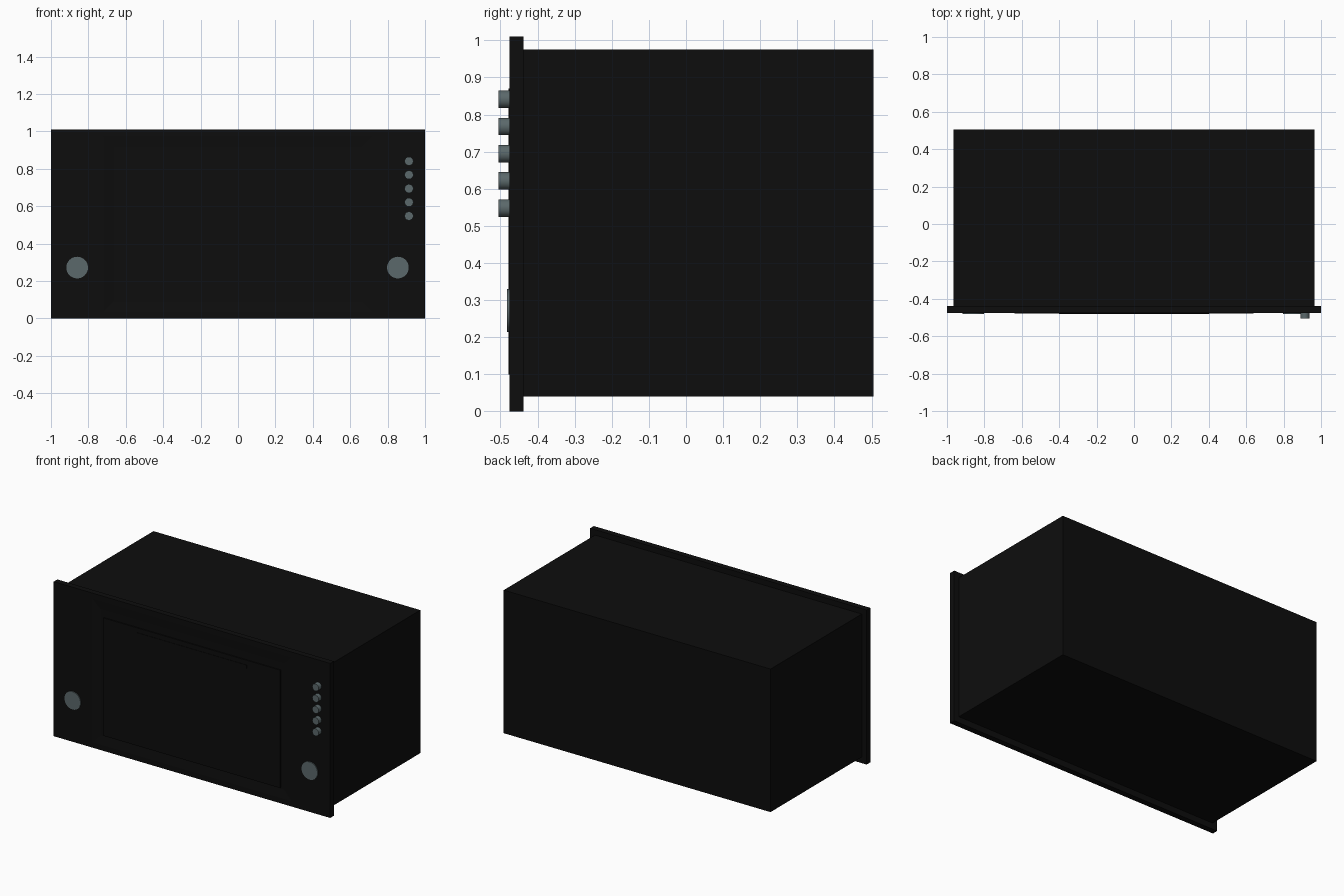
import bpy, bmesh, math

if "Cube" in bpy.data.objects:
    bpy.data.objects.remove(bpy.data.objects["Cube"])


def material(name, rgb):
    m = bpy.data.materials.new(name)
    m.diffuse_color = (*rgb, 1)
    m.use_nodes = True
    m.node_tree.nodes["Principled BSDF"].inputs["Base Color"].default_value = m.diffuse_color
    return m


BLACK = material("matte black", (0.004, 0.004, 0.004))
GREY = material("slate grey", (0.105, 0.14, 0.147))


def box(name, x, y, z, mat):
    """Box from (min, max) ranges."""
    bm = bmesh.new()
    bmesh.ops.create_cube(bm, size=1)
    for v in bm.verts:
        v.co = [(r[0] + r[1]) / 2 + c * (r[1] - r[0]) for c, r in zip(v.co, (x, y, z))]
    return finish(name, bm, mat)


def finish(name, bm, mat):
    me = bpy.data.meshes.new(name)
    bm.to_mesh(me)
    bm.free()
    me.materials.append(mat)
    ob = bpy.data.objects.new(name, me)
    bpy.context.collection.objects.link(ob)
    return ob


def knob(name, x, z, r, y0, y1, mat):
    """Round knob pointing towards -y, smooth around its side."""
    bpy.ops.mesh.primitive_cylinder_add(vertices=32, radius=r, depth=y1 - y0,
                                        location=(x, (y0 + y1) / 2, z),
                                        rotation=(math.pi / 2, 0, 0))
    ob = bpy.context.object
    ob.name = name
    ob.data.materials.append(mat)
    bpy.ops.object.shade_smooth_by_angle(angle=math.radians(40))


# Housing
box("housing", (-0.965, 0.965), (-0.44, 0.505), (0.04, 0.975), BLACK)

# Faceplate with a shallow sloping recess around the screen
plate = box("faceplate", (-1, 1), (-0.476, -0.438), (0, 1.01), BLACK)
bm = bmesh.new()
bm.from_mesh(plate.data)
front = [f for f in bm.faces if f.normal.y < -0.9]
face = bmesh.ops.inset_individual(bm, faces=front, thickness=0.05)
for v in front[0].verts:
    v.co.x = math.copysign(0.72, v.co.x)
bmesh.ops.inset_individual(bm, faces=front, thickness=0.08, depth=-0.006)
bm.to_mesh(plate.data)
bm.free()

# Screen and the thin slot cover across its top
box("screen", (-0.64, 0.64), (-0.478, -0.46), (0.1, 0.87), BLACK)
box("slot_cover", (-0.4, 0.4), (-0.481, -0.46), (0.82, 0.84), BLACK)

# Two large dials
for side, x in (("left", -0.86), ("right", 0.855)):
    knob("dial_" + side, x, 0.272, 0.058, -0.482, -0.46, GREY)

# Column of small buttons
for i in range(5):
    knob(f"button_{i + 1}", 0.914, 0.841 - i * 0.0733, 0.0235, -0.505, -0.46, GREY)
